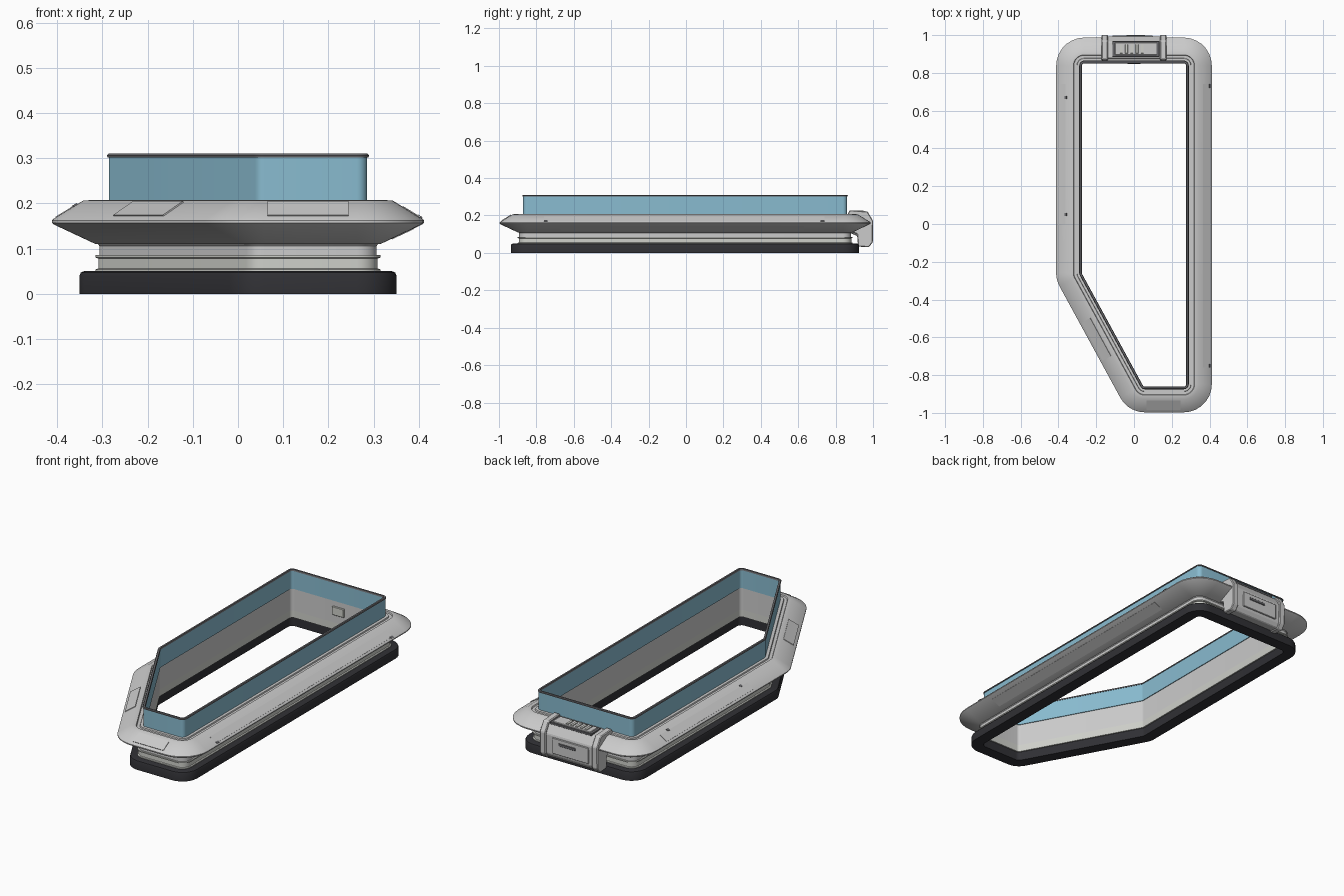
import bpy, bmesh, math
from mathutils import Vector

if "Cube" in bpy.data.objects:
    bpy.data.objects.remove(bpy.data.objects["Cube"])

# Plan outline of the opening, counter-clockwise: right, back, left, diagonal, front sides
P = [Vector(p) for p in ((.285, -.87), (.285, .86), (-.285, .86), (-.285, -.265), (.045, -.87))]
R = 0.022
N = len(P)


def direction(i):
    return (P[(i + 1) % N] - P[i % N]).normalized()


def normal(i):
    d = direction(i)
    return Vector((d.y, -d.x))


def material(name, rgb):
    m = bpy.data.materials.new(name)
    m.diffuse_color = (*rgb, 1)
    m.use_nodes = True
    m.node_tree.nodes["Principled BSDF"].inputs["Base Color"].default_value = m.diffuse_color
    return m


BLUE = material("blue_panel", (.25, .50, .63))
BLACK = material("dark_rubber", (.03, .03, .035))
PALE = material("pale_metal", (.62, .63, .59))
DARK = material("dark_metal", (.14, .14, .15))


def finish(name, bm, mat=None, smooth=True):
    bmesh.ops.recalc_face_normals(bm, faces=bm.faces)
    me = bpy.data.meshes.new(name)
    bm.to_mesh(me)
    bm.free()
    ob = bpy.data.objects.new(name, me)
    bpy.context.collection.objects.link(ob)
    if mat:
        me.materials.append(mat)
    if smooth:
        bpy.ops.object.select_all(action='DESELECT')
        ob.select_set(True)
        bpy.context.view_layer.objects.active = ob
        bpy.ops.object.shade_smooth_by_angle(angle=math.radians(28))
    return ob


def outline(d, steps=7):
    """Outline pushed outward by d, with round corners."""
    pts = []
    for i in range(N):
        n0, n1 = normal(i - 1), normal(i)
        centre = P[i] - R * (n0 + n1) / (1 + n0.dot(n1))
        a0 = math.atan2(n0.y, n0.x)
        turn = (math.atan2(n1.y, n1.x) - a0) % math.tau
        for k in range(steps + 1):
            a = a0 + turn * k / steps
            pts.append(centre + (R + d) * Vector((math.cos(a), math.sin(a))))
    return pts


def ring(name, profile, mat=None):
    """Sweep a closed (offset, height) profile around the outline."""
    bm = bmesh.new()
    loops = [[bm.verts.new((p.x, p.y, z)) for p in outline(d)] for d, z in profile]
    n = len(loops[0])
    for a, b in zip(loops, loops[1:] + loops[:1]):
        for k in range(n):
            j = (k + 1) % n
            bm.faces.new((a[k], a[j], b[j], b[k]))
    return finish(name, bm, mat)


def side_panel(name, side, s0, s1, lo, hi, mat=None, thick=.003):
    """Thin slab on one side, between two (offset, height) points."""
    t, n = direction(side), normal(side)
    slope = Vector((hi[0] - lo[0], hi[1] - lo[1])).normalized()
    up = Vector((n.x * -slope.y, n.y * -slope.y, slope.x))
    if up.to_2d().dot(n) < 0:
        up = -up
    bm = bmesh.new()
    quad = []
    for s, (d, z) in ((s0, lo), (s1, lo), (s1, hi), (s0, hi)):
        p = P[side] + t * s + n * d
        quad.append(Vector((p.x, p.y, z)))
    low = [bm.verts.new(q - up * thick) for q in quad]
    top = [bm.verts.new(q + up * thick) for q in quad]
    bm.faces.new(low)
    bm.faces.new(top)
    for k in range(4):
        j = (k + 1) % 4
        bm.faces.new((low[k], low[j], top[j], top[k]))
    return finish(name, bm, mat, False)


def prism(name, yz, x0, x1, mat=None, bevel=.004):
    """Extrude a side profile along x."""
    bm = bmesh.new()
    f = bm.faces.new([bm.verts.new((x0, y, z)) for y, z in yz])
    ext = bmesh.ops.extrude_face_region(bm, geom=[f])
    bmesh.ops.translate(bm, vec=(x1 - x0, 0, 0),
                        verts=[v for v in ext['geom'] if isinstance(v, bmesh.types.BMVert)])
    ob = finish(name, bm, mat, False)
    if bevel:
        m = ob.modifiers.new("bevel", 'BEVEL')
        m.width, m.segments = bevel, 1
    return ob


def box(name, x0, x1, y0, y1, z0, z1, mat=None, bevel=.002):
    return prism(name, [(y0, z0), (y1, z0), (y1, z1), (y0, z1)], x0, x1, mat, bevel)


# Base seal, neck, flared bezel and upright blue wall
ring("base_seal", [(.004, 0), (.066, 0), (.066, .040), (.063, .047), (.056, .050), (.004, .050)], BLACK)
ring("neck_band", [(-.003, .048), (.030, .048), (.030, .054), (.024, .056), (.024, .078),
                   (.030, .080), (.030, .086), (-.003, .086)], PALE)
ring("upper_neck", [(-.003, .086), (.022, .086), (.022, .106), (.027, .112), (-.003, .112)])
ring("bezel", [(-.003, .110), (.030, .110), (.122, .153), (.127, .157), (.127, .162), (.122, .167),
               (.058, .206), (.036, .208), (.033, .202), (.018, .202), (.016, .208), (-.003, .208)])
ring("blue_wall", [(-.007, .205), (.001, .205), (.001, .304), (-.007, .304)], BLUE)
ring("wall_lip", [(-.009, .302), (.004, .302), (.005, .306), (.002, .310), (-.007, .310)], DARK)

# Raised plates on the bezel slopes
UP0, UP1 = (.064, .2025), (.114, .172)
side_panel("diagonal_plate", 3, .23, .46, UP0, UP1)
side_panel("front_plate", 4, .02, .20, UP0, UP1)
side_panel("right_plate", 0, .11, 1.61, (.080, .1927), (.118, .1695), thick=.0015)
side_panel("left_plate", 2, .12, .86, (.078, .1938), (.118, .1695), thick=.0015)
side_panel("right_lower_plate", 0, .2, 1.5, (.055, .1217), (.105, .145), thick=.0015)
for k, s in enumerate((.19, .81)):
    side_panel(f"left_fastener_{k}", 2, s - .008, s + .008, (.070, .1987), (.082, .1914), DARK)
for k, s in enumerate((.12, 1.60)):
    side_panel(f"right_fastener_{k}", 0, s - .01, s + .01, (.112, .173), (.122, .167), DARK)

# Latch housing over the back side
prism("latch_body", [(.872, .205), (.872, .110), (.915, .090), (.925, .040), (.975, .036), (.990, .060),
                     (.992, .165), (.965, .212), (.880, .218)], -.145, .145)
for sx, side in ((-1, "left"), (1, "right")):
    a, b = sorted((sx * .138, sx * .172))
    prism(f"latch_clamp_{side}", [(.866, .212), (.866, .120), (.915, .100), (.920, .034), (.978, .030),
                                  (.999, .058), (1.0, .172), (.970, .222), (.876, .228)], a, b)
box("latch_top_frame", -.115, .135, .885, .968, .208, .221, DARK)
box("latch_top_plate", -.10, .12, .895, .960, .215, .224)
for k in range(5):
    x = -.075 + k * .028
    box(f"latch_rib_{k}", x, x + .014, .903, .950, .222, .228, PALE, .001)
box("latch_back_plate", -.115, .10, .985, .997, .070, .155)
box("latch_handle", -.04, .06, .990, 1.0, .120, .135, DARK)

# Small catch on the inside of the back wall
box("inner_catch", -.035, .035, .848, .866, .130, .175, PALE)
